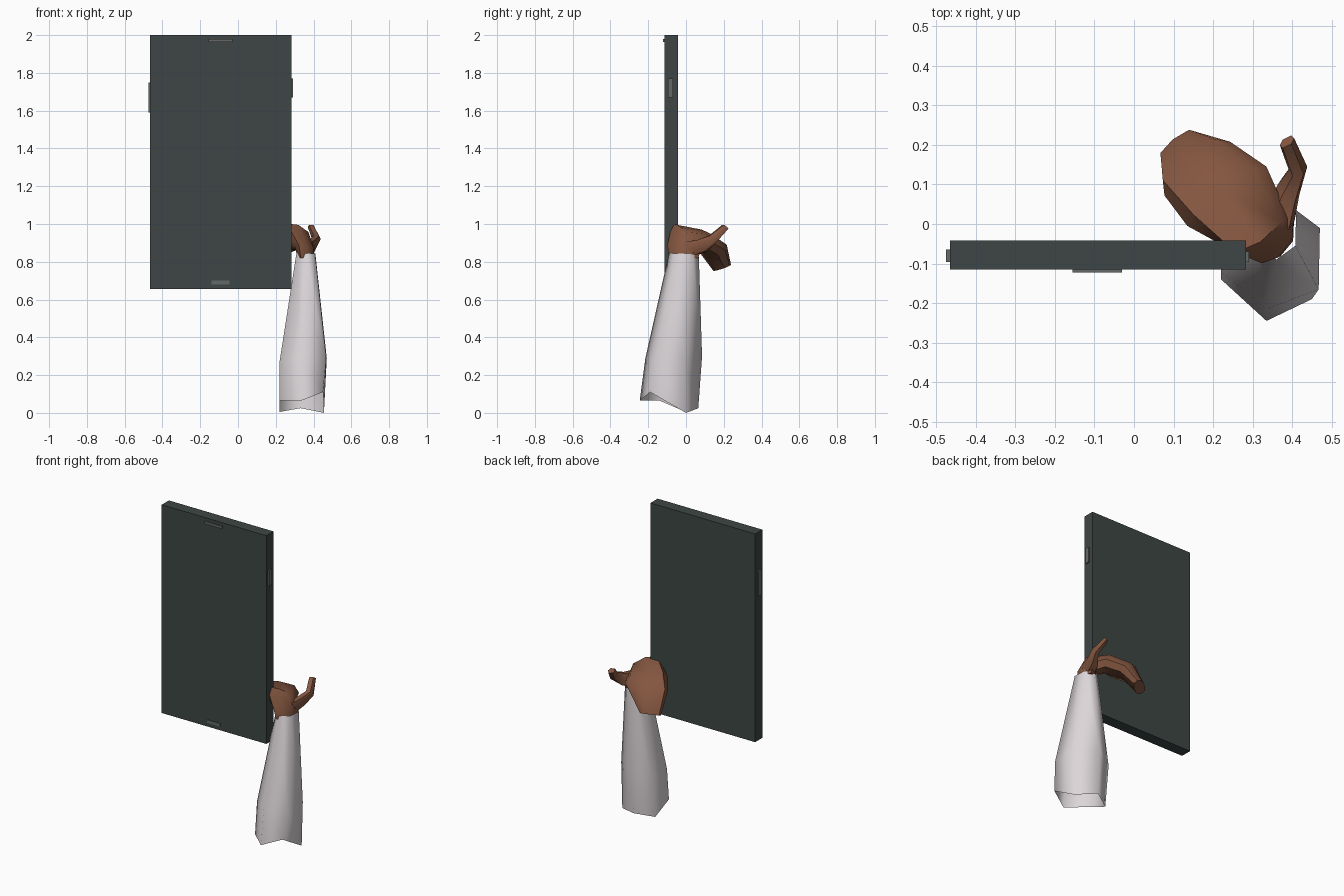
import bpy
import bmesh
from math import cos, sin, pi, radians
from mathutils import Vector

default = bpy.data.objects.get("Cube")
if default:
    bpy.data.objects.remove(default, do_unlink=True)


def material(name, color):
    mat = bpy.data.materials.new(name)
    mat.use_nodes = True
    mat.diffuse_color = (*color, 1)
    mat.node_tree.nodes["Principled BSDF"].inputs["Base Color"].default_value = (*color, 1)
    return mat


charcoal = material("charcoal", (0.048, 0.061, 0.058))
button_grey = material("button grey", (0.127, 0.144, 0.141))
skin_brown = material("skin brown", (0.231, 0.093, 0.051))
sleeve_white = material("sleeve white", (0.716, 0.672, 0.694))


def finish(name, bm, mat, smooth_angle=None):
    mesh = bpy.data.meshes.new(name)
    bm.to_mesh(mesh)
    bm.free()
    mesh.materials.append(mat)
    obj = bpy.data.objects.new(name, mesh)
    bpy.context.collection.objects.link(obj)
    if smooth_angle:
        bpy.ops.object.select_all(action="DESELECT")
        obj.select_set(True)
        bpy.context.view_layer.objects.active = obj
        bpy.ops.object.shade_smooth_by_angle(angle=radians(smooth_angle))
    return obj


def box(name, low, high, mat):
    low, high = Vector(low), Vector(high)
    bm = bmesh.new()
    bmesh.ops.create_cube(bm, size=1)
    for v in bm.verts:
        v.co = (low + high) / 2 + v.co * (high - low)
    return finish(name, bm, mat)


def loft(name, rings, mat, capped, smooth_angle):
    """Skin a list of equally long point rings."""
    bm = bmesh.new()
    loops = [[bm.verts.new(p) for p in ring] for ring in rings]
    for a, b in zip(loops, loops[1:]):
        for i in range(len(a)):
            j = (i + 1) % len(a)
            bm.faces.new((a[i], a[j], b[j], b[i]))
    if capped:
        bm.faces.new(loops[0])
        bm.faces.new(loops[-1])
    bmesh.ops.recalc_face_normals(bm, faces=bm.faces)
    return finish(name, bm, mat, smooth_angle)


def oval(center, across, thick, sides=8):
    """Rounded, slightly boxy ring spanned by two half-axes."""
    def soft(v):
        return abs(v) ** 0.75 * (1 if v > 0 else -1)
    center, across, thick = Vector(center), Vector(across), Vector(thick)
    angles = [2 * pi * i / sides for i in range(sides)]
    return [center + across * soft(cos(a)) + thick * soft(sin(a)) for a in angles]


# Slab with its buttons and slots
box("device_body", (-0.465, -0.115, 0.655), (0.283, -0.042, 2), charcoal)
box("left_button", (0.28, -0.096, 1.67), (0.291, -0.069, 1.77), button_grey)
box("right_button", (-0.475, -0.096, 1.59), (-0.46, -0.064, 1.75), button_grey)
box("upper_slot", (-0.155, -0.123, 1.963), (-0.03, -0.114, 1.979), button_grey)
box("lower_slot", (-0.14, -0.119, 0.68), (-0.045, -0.114, 0.7), button_grey)

# Open sleeve: uneven hem, elbow bulge, cuff
hem = [(0.455, 0, 0), (0.45, -0.19, 0.11), (0.335, -0.245, 0.065),
       (0.22, -0.14, 0.065), (0.22, 0, 0.005), (0.33, 0.065, 0.025)]
bulge = [(0.47, -0.01, 0.29), (0.467, -0.165, 0.29), (0.335, -0.215, 0.29),
         (0.22, -0.12, 0.27), (0.22, 0.03, 0.27), (0.33, 0.085, 0.3)]
cuff = [(0.41, 0.035, 0.84), (0.408, -0.055, 0.845), (0.36, -0.09, 0.845),
        (0.31, -0.055, 0.85), (0.31, 0.035, 0.845), (0.36, 0.068, 0.825)]
loft("sleeve", [hem, bulge, cuff], sleeve_white, False, 70)

# Mitten-shaped hand rising from the cuff and curling down
hand = [
    oval((0.36, -0.012, 0.82), (0.045, 0.03, 0), (0.01, -0.07, 0)),
    oval((0.352, -0.012, 0.87), (0.05, 0.04, -0.01), (0.012, -0.073, 0.015)),
    oval((0.3, 0.005, 0.93), (0.075, 0.05, -0.03), (0.02, -0.05, 0.065)),
    oval((0.235, 0.07, 0.92), (0.1, 0.075, -0.02), (-0.01, 0.015, 0.05)),
    oval((0.16, 0.14, 0.875), (0.083, 0.068, -0.015), (-0.03, 0.03, 0.035)),
    oval((0.12, 0.192, 0.768), (0.047, 0.038, 0.01), (-0.022, 0.022, 0.012)),
]
loft("hand", hand, skin_brown, True, 50)

# Bent thumb pointing up and back
thumb = [
    oval((0.37, 0.02, 0.87), (0.036, -0.012, 0), (0, -0.03, 0.04), 6),
    oval((0.39, 0.085, 0.885), (0.028, -0.012, 0), (0, -0.025, 0.032), 6),
    oval((0.415, 0.14, 0.92), (0.023, 0.005, 0), (0, -0.018, 0.02), 6),
    oval((0.387, 0.208, 0.985), (0.018, 0.009, 0), (0, -0.012, 0.012), 6),
]
loft("thumb", thumb, skin_brown, True, 50)
